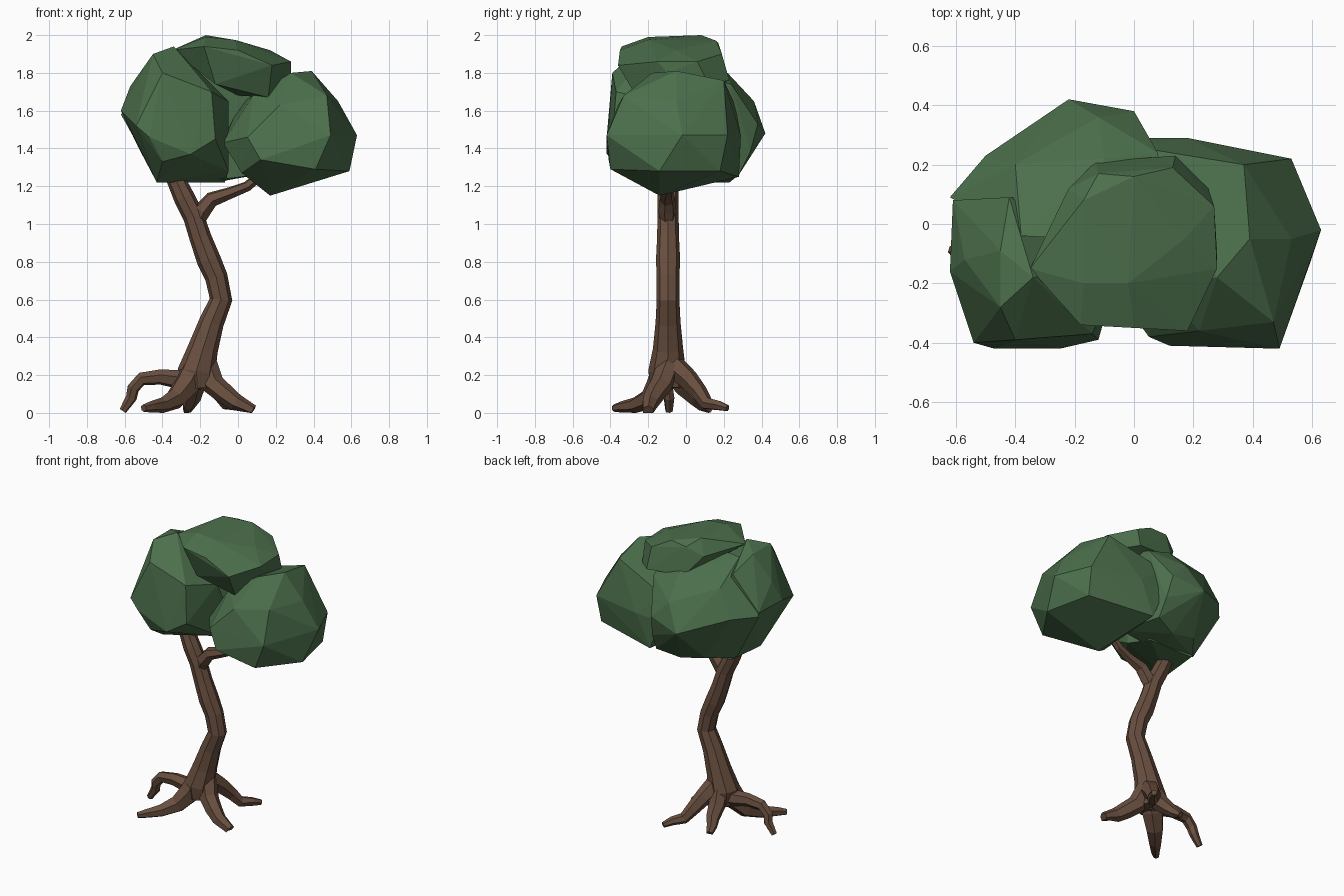
import bpy, bmesh, math
from mathutils import Vector


def material(name, rgb):
    m = bpy.data.materials.new(name)
    m.diffuse_color = (*rgb, 1)
    return m


bark = material("bark_brown", (0.140, 0.078, 0.050))
leaf = material("leaf_green", (0.072, 0.160, 0.072))


def finish(bm, name, mat):
    bmesh.ops.recalc_face_normals(bm, faces=bm.faces)
    me = bpy.data.meshes.new(name)
    bm.to_mesh(me)
    bm.free()
    me.materials.append(mat)
    ob = bpy.data.objects.new(name, me)
    bpy.context.collection.objects.link(ob)
    return ob


def limb(name, path, sides=7):
    """Tapered flat-sided tube along (x, y, z, radius) stations."""
    bm = bmesh.new()
    pts = [Vector(p[:3]) for p in path]
    rings, prev, side = [], None, None
    for i, p in enumerate(pts):
        t = (pts[min(i + 1, len(pts) - 1)] - pts[max(i - 1, 0)]).normalized()
        if prev is None:
            side = t.orthogonal().normalized()
        else:
            side = prev.rotation_difference(t) @ side
        prev = t
        other = t.cross(side)
        ring = []
        for k in range(sides):
            a = 2 * math.pi * k / sides
            v = p + path[i][3] * (math.cos(a) * side + math.sin(a) * other)
            v.z = max(v.z, 0)
            ring.append(bm.verts.new(v))
        rings.append(ring)
    for a, b in zip(rings, rings[1:]):
        for k in range(sides):
            j = (k + 1) % sides
            bm.faces.new((a[k], a[j], b[j], b[k]))
    bm.faces.new(rings[0])
    bm.faces.new(rings[-1])
    return finish(bm, name, bark)


def clump(name, points):
    """Faceted leaf mass: convex hull around a few corner points."""
    bm = bmesh.new()
    for p in points:
        bm.verts.new(p)
    bmesh.ops.convex_hull(bm, input=bm.verts)
    loose = [v for v in bm.verts if not v.link_faces]
    bmesh.ops.delete(bm, geom=loose, context='VERTS')
    return finish(bm, name, leaf)


# Trunk leaning right, then back left into the main branch
limb("trunk", [(-0.215, -0.10, 0.13, 0.085), (-0.22, -0.10, 0.22, 0.100),
               (-0.185, -0.095, 0.34, 0.080), (-0.14, -0.095, 0.48, 0.066),
               (-0.09, -0.095, 0.60, 0.060), (-0.115, -0.095, 0.72, 0.060),
               (-0.155, -0.095, 0.81, 0.064), (-0.20, -0.095, 0.93, 0.058),
               (-0.235, -0.095, 1.04, 0.056), (-0.285, -0.095, 1.14, 0.056),
               (-0.345, -0.09, 1.27, 0.047)], 8)

# Side branch
limb("side_branch", [(-0.225, -0.095, 0.99, 0.035), (-0.19, -0.10, 1.07, 0.048),
                     (-0.14, -0.10, 1.13, 0.042), (-0.04, -0.10, 1.165, 0.032),
                     (0.05, -0.09, 1.20, 0.028), (0.13, -0.08, 1.27, 0.025)], 6)

# Roots
limb("left_root", [(-0.20, -0.10, 0.18, 0.06), (-0.30, -0.10, 0.175, 0.052),
                   (-0.41, -0.10, 0.19, 0.042), (-0.51, -0.10, 0.18, 0.036),
                   (-0.555, -0.10, 0.13, 0.033), (-0.565, -0.09, 0.08, 0.030),
                   (-0.61, -0.09, 0.01, 0.020)], 6)
limb("front_left_root", [(-0.22, -0.10, 0.25, 0.08), (-0.27, -0.14, 0.15, 0.072),
                         (-0.33, -0.19, 0.075, 0.058), (-0.40, -0.27, 0.040, 0.042),
                         (-0.46, -0.34, 0.032, 0.030), (-0.50, -0.38, 0.025, 0.020)], 6)
limb("front_right_root", [(-0.17, -0.09, 0.25, 0.065), (-0.13, -0.13, 0.15, 0.060),
                          (-0.07, -0.165, 0.10, 0.054), (-0.01, -0.19, 0.055, 0.046),
                          (0.08, -0.20, 0.01, 0.032)], 6)
limb("back_right_root", [(-0.18, -0.07, 0.25, 0.065), (-0.14, 0.01, 0.18, 0.055),
                         (-0.10, 0.07, 0.11, 0.044), (-0.06, 0.11, 0.05, 0.036),
                         (-0.01, 0.17, 0.04, 0.028), (0.02, 0.22, 0.025, 0.018)], 6)
limb("back_left_root", [(-0.21, -0.07, 0.23, 0.065), (-0.23, -0.01, 0.14, 0.055),
                        (-0.24, 0.05, 0.08, 0.044), (-0.26, 0.09, 0.04, 0.034),
                        (-0.27, 0.13, 0.01, 0.022)], 6)

# Leaf masses
clump("right_leaves", [
    (0.39, -0.05, 1.81), (0.37, 0.20, 1.76), (0.28, -0.18, 1.80), (0.08, -0.20, 1.68),
    (0.0, 0.26, 1.63), (0.49, -0.42, 1.47), (0.47, -0.33, 1.68), (0.53, -0.05, 1.65),
    (0.63, -0.02, 1.47), (0.59, -0.14, 1.28), (0.53, 0.22, 1.47), (0.52, 0.18, 1.28),
    (0.17, -0.14, 1.15), (0.05, -0.38, 1.46), (0.12, -0.41, 1.34), (0.41, -0.40, 1.29),
    (0.22, -0.36, 1.63), (-0.08, -0.20, 1.43), (0.02, -0.27, 1.27), (0.08, 0.28, 1.25),
    (-0.02, 0.0, 1.57), (0.18, 0.29, 1.47), (-0.01, 0.29, 1.46)])
clump("left_leaves", [
    (-0.47, -0.42, 1.46), (-0.25, -0.42, 1.37), (-0.54, -0.40, 1.52), (-0.12, -0.39, 1.45),
    (-0.14, -0.37, 1.70), (-0.40, -0.39, 1.80), (-0.45, -0.28, 1.90), (-0.45, -0.09, 1.90),
    (-0.34, -0.18, 1.94), (-0.57, -0.12, 1.73), (-0.62, -0.16, 1.60), (-0.61, 0.08, 1.60),
    (-0.43, -0.20, 1.22), (-0.40, 0.08, 1.22), (-0.07, 0.08, 1.22), (-0.05, -0.12, 1.28),
    (-0.40, -0.38, 1.33), (-0.53, 0.0, 1.41), (-0.05, -0.15, 1.65), (-0.42, 0.09, 1.82)])
clump("back_leaves", [
    (-0.22, 0.42, 1.48), (0.0, 0.38, 1.53), (0.02, 0.34, 1.38), (-0.50, 0.23, 1.58),
    (-0.62, 0.09, 1.58), (-0.40, 0.20, 1.76), (-0.10, 0.22, 1.80), (0.08, 0.24, 1.74),
    (-0.30, 0.22, 1.26), (-0.12, 0.23, 1.22), (0.03, 0.28, 1.26), (-0.43, 0.06, 1.24),
    (0.10, 0.0, 1.26), (-0.22, 0.0, 1.22), (-0.38, -0.04, 1.88), (-0.20, -0.05, 1.89),
    (0.12, 0.0, 1.80), (-0.12, 0.36, 1.65)])
clump("top_leaves", [
    (-0.17, 0.08, 2.0), (-0.17, -0.20, 1.99), (-0.02, -0.20, 1.975), (0.0, 0.16, 1.97),
    (-0.12, 0.17, 1.96), (-0.35, -0.15, 1.92), (-0.18, -0.34, 1.94), (0.0, -0.35, 1.92),
    (0.18, -0.36, 1.84), (0.28, -0.15, 1.86), (0.27, 0.06, 1.86), (0.17, -0.05, 1.92),
    (0.13, 0.19, 1.90), (-0.22, 0.12, 1.90), (0.14, 0.23, 1.76), (-0.13, 0.21, 1.78),
    (0.16, -0.26, 1.67), (-0.12, -0.28, 1.74), (0.0, 0.0, 1.68), (0.28, -0.10, 1.80),
    (0.25, 0.12, 1.74)])
